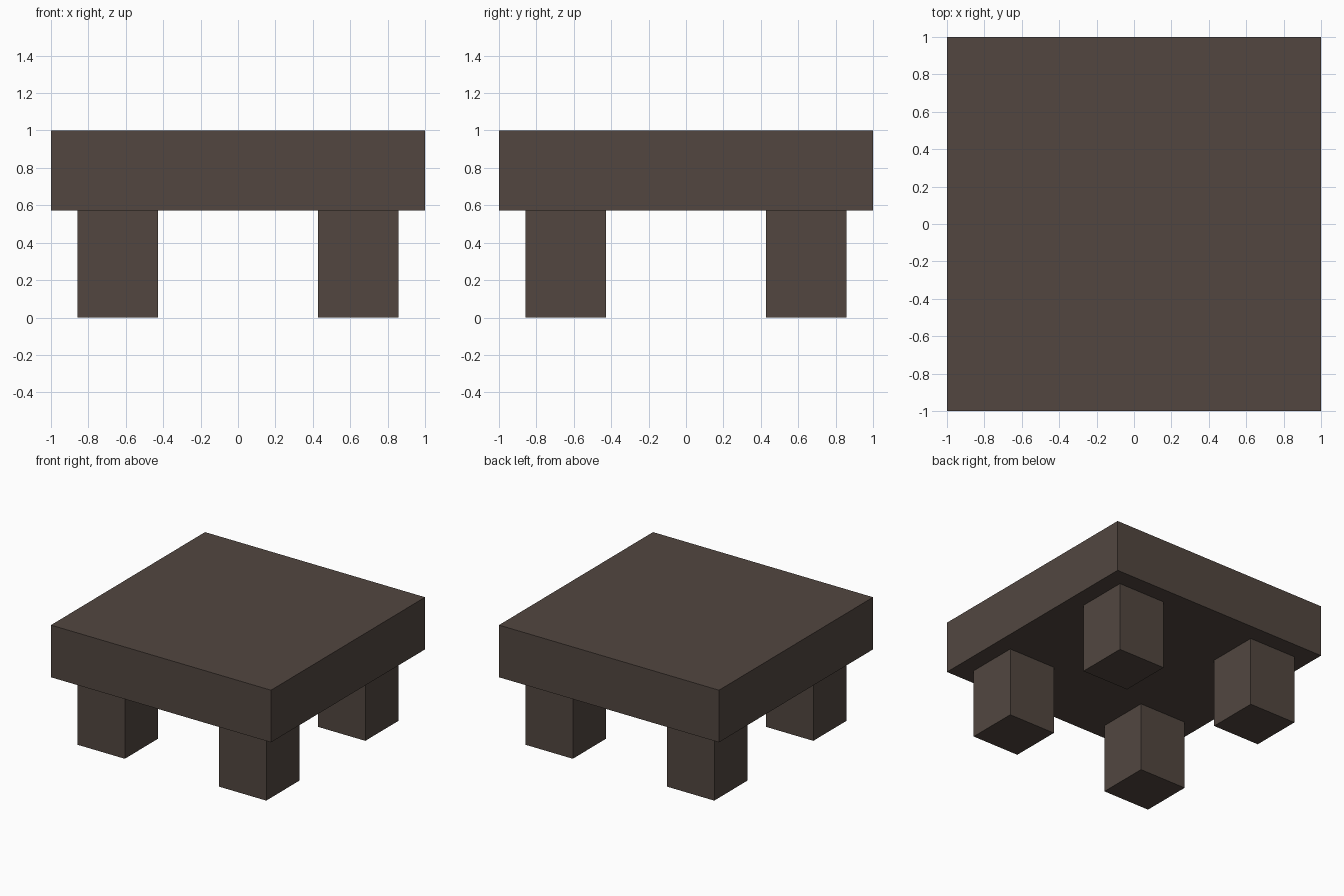
import bpy

if "Cube" in bpy.data.objects:
    bpy.data.objects.remove(bpy.data.objects["Cube"])

# One dark brown wood for the whole table
wood = bpy.data.materials.new("dark_brown_wood")
wood.diffuse_color = (0.084, 0.062, 0.051, 1.0)
wood.use_nodes = True
wood.node_tree.nodes["Principled BSDF"].inputs["Base Color"].default_value = wood.diffuse_color


def box(name, center, size):
    bpy.ops.mesh.primitive_cube_add(size=1, location=center)
    obj = bpy.context.object
    obj.name = name
    obj.scale = size
    bpy.ops.object.transform_apply(location=False, rotation=False, scale=True)
    obj.data.materials.append(wood)
    return obj


UNIT = 1 / 7          # the table is laid out on a grid of sevenths
LEG_TOP = 4 * UNIT

# Thick square slab
box("table_top", (0, 0, (1 + LEG_TOP) / 2), (2, 2, 1 - LEG_TOP))

# Four square legs, set in from the corners
for y_name, sy in (("front", -1), ("back", 1)):
    for x_name, sx in (("left", -1), ("right", 1)):
        box(f"{y_name}_{x_name}_leg",
            (sx * 4.5 * UNIT, sy * 4.5 * UNIT, LEG_TOP / 2),
            (3 * UNIT, 3 * UNIT, LEG_TOP))
